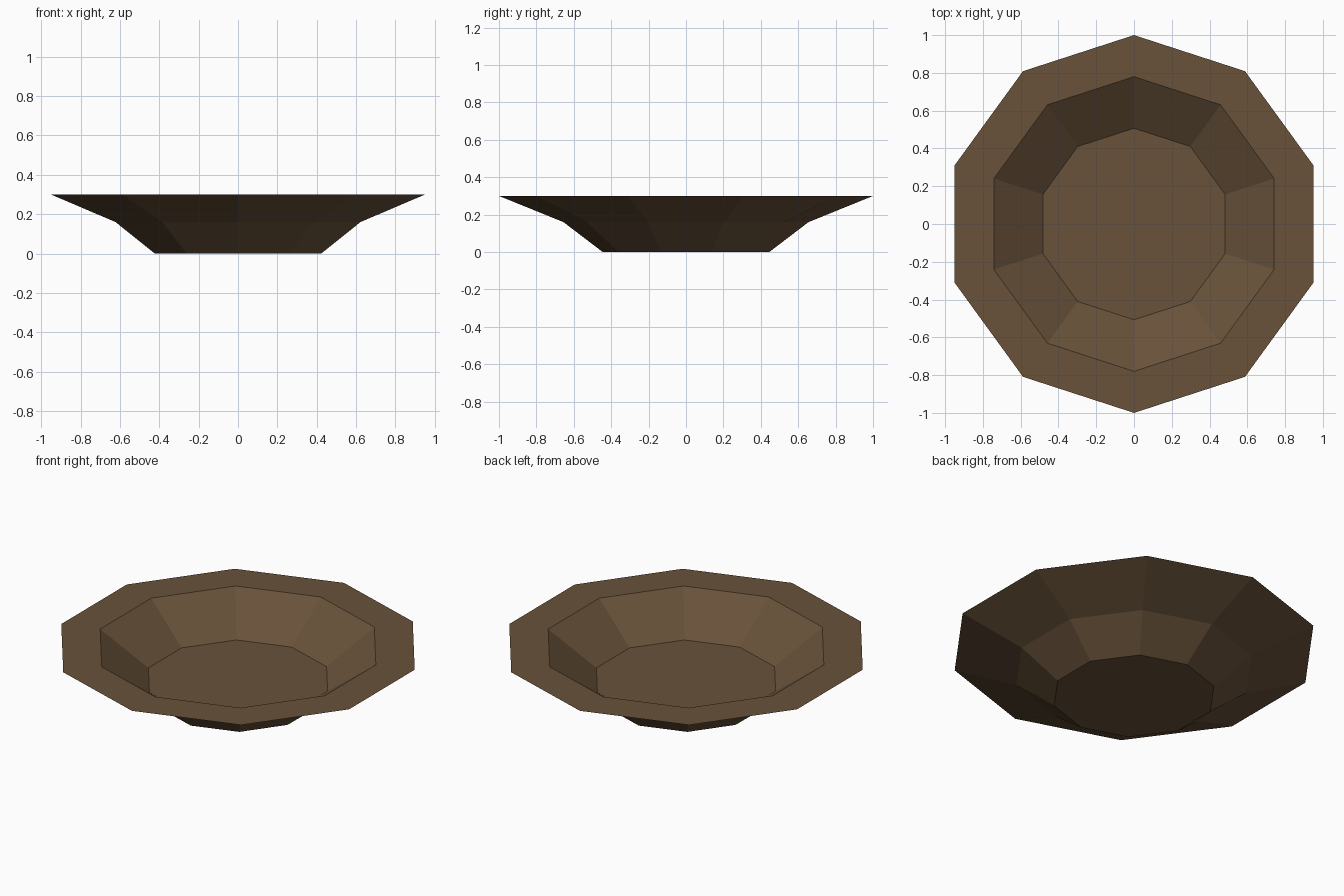
import bpy
import bmesh
from math import cos, sin, pi

cube = bpy.data.objects.get("Cube")
if cube:
    bpy.data.objects.remove(cube, do_unlink=True)

SIDES = 10

# Single brown colour
brown = bpy.data.materials.new("brown")
brown.use_nodes = True
colour = (0.14, 0.085, 0.042, 1)
brown.diffuse_color = colour
brown.node_tree.nodes["Principled BSDF"].inputs["Base Color"].default_value = colour

# Cross-section (radius, height): foot, outer bend, rim, rim inside, inner floor
PROFILE = [(0.445, 0), (0.655, 0.16), (1, 0.3), (0.78, 0.3), (0.507, 0.105)]


def ring(bm, radius, z):
    """Ten-sided ring with one corner pointing to the back."""
    angles = [pi / 2 + 2 * pi * i / SIDES for i in range(SIDES)]
    return [bm.verts.new((radius * cos(a), radius * sin(a), z)) for a in angles]


# Bowl: rings joined by flat walls, closed by the underside and inner floor
bm = bmesh.new()
rings = [ring(bm, r, z) for r, z in PROFILE]
for low, high in zip(rings, rings[1:]):
    for i in range(SIDES):
        j = (i + 1) % SIDES
        bm.faces.new((low[i], low[j], high[j], high[i]))
bm.faces.new(rings[0][::-1])
bm.faces.new(rings[-1])
bmesh.ops.recalc_face_normals(bm, faces=bm.faces)

mesh = bpy.data.meshes.new("bowl")
bm.to_mesh(mesh)
bm.free()
mesh.materials.append(brown)
bowl = bpy.data.objects.new("bowl", mesh)
bpy.context.collection.objects.link(bowl)
